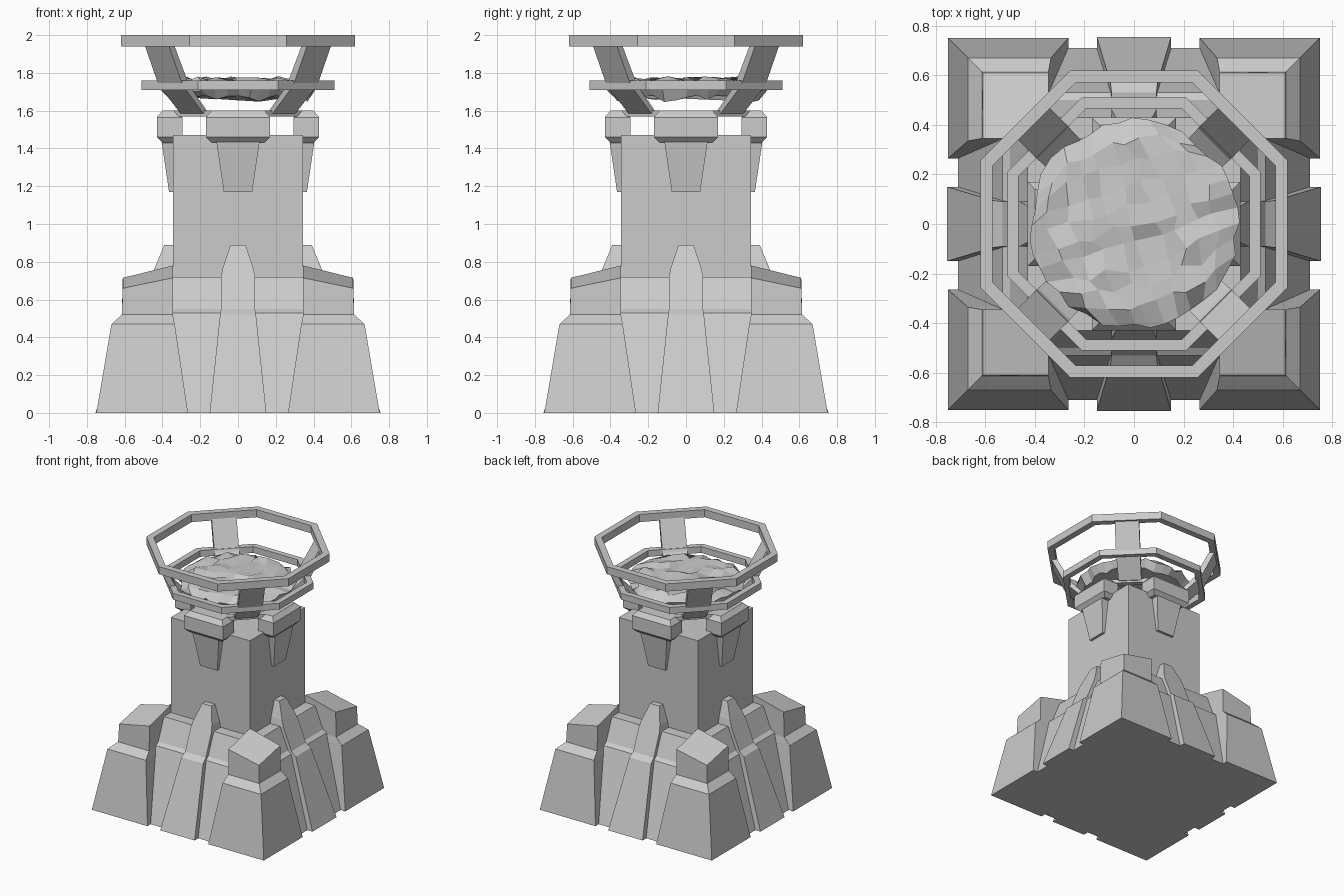
import bpy, bmesh, math, random
from mathutils import Matrix, Vector

if "Cube" in bpy.data.objects:
    bpy.data.objects.remove(bpy.data.objects["Cube"])

random.seed(4)


def finish(bm, name):
    bmesh.ops.recalc_face_normals(bm, faces=bm.faces)
    me = bpy.data.meshes.new(name)
    bm.to_mesh(me)
    bm.free()
    ob = bpy.data.objects.new(name, me)
    bpy.context.collection.objects.link(ob)
    return ob


def loft(name, loops, turn=0.0):
    """Skin a stack of equal-length point loops and cap both ends."""
    bm = bmesh.new()
    rot = Matrix.Rotation(turn, 4, 'Z')
    rings = [[bm.verts.new(rot @ Vector(p)) for p in loop] for loop in loops]
    n = len(rings[0])
    for a, b in zip(rings, rings[1:]):
        for i in range(n):
            j = (i + 1) % n
            bm.faces.new((a[i], a[j], b[j], b[i]))
    bm.faces.new(rings[0][::-1])
    bm.faces.new(rings[-1])
    return finish(bm, name)


def rect(x0, x1, y0, y1, z):
    return [(x0, y0, z), (x1, y0, z), (x1, y1, z), (x0, y1, z)]


def square(r, z):
    return rect(-r, r, -r, r, z)


# Stepped base walls and square shaft
loft("base_wall", [square(0.71, 0), square(0.53, 0.53), square(0.50, 0.55),
                   square(0.43, 0.72)])
loft("tower_shaft", [square(0.345, 0.5), square(0.345, 1.47)])

for k in range(4):
    a = k * math.pi / 2
    # Corner buttress with a sloping cap
    top = [(0.345, 0.345, 0.78), (0.61, 0.345, 0.715),
           (0.61, 0.61, 0.66), (0.345, 0.61, 0.715)]
    loft(f"corner_buttress_{k}", [
        rect(0.265, 0.75, 0.265, 0.75, 0), rect(0.335, 0.67, 0.335, 0.67, 0.47),
        rect(0.345, 0.615, 0.345, 0.615, 0.52), top], a)
    # Central rib: half width, outer depth, height
    rib = [(0.15, 0.755, 0), (0.095, 0.57, 0.52), (0.09, 0.53, 0.55),
           (0.09, 0.46, 0.72), (0.08, 0.44, 0.77), (0.04, 0.39, 0.89)]
    loft(f"wall_rib_{k}", [rect(-w, w, -d, -0.33, z) for w, d, z in rib], a)
    # Chamfered bracket block and its tapered corbel
    block = [(0.14, 0.40, 0.32, 1.43), (0.17, 0.43, 0.295, 1.46),
             (0.17, 0.43, 0.295, 1.565), (0.14, 0.40, 0.32, 1.60)]
    loft(f"bracket_block_{k}", [rect(-w, w, -o, -i, z) for w, o, i, z in block], a)
    loft(f"bracket_corbel_{k}", [rect(-0.075, 0.075, -0.365, -0.33, 1.17),
                                 rect(-0.115, 0.115, -0.405, -0.33, 1.44)], a)
    # Diagonal struts joining the rings
    strut = [(0.085, 0.305, 0.345, 1.585), (0.09, 0.455, 0.505, 1.735),
             (0.09, 0.575, 0.615, 1.96)]
    loft(f"ring_strut_{k}", [rect(-w, w, -o, -i, z) for w, i, o, z in strut],
         a + math.pi / 4)


# Octagonal rings, closed rectangular section
def ring(name, outer, inner, z0, z1):
    bm = bmesh.new()
    c = math.cos(math.pi / 8)
    sect = [(outer, z0), (outer, z1), (inner, z1), (inner, z0)]
    rows = []
    for i in range(8):
        t = math.pi / 8 + i * math.pi / 4
        rows.append([bm.verts.new((r / c * math.cos(t), r / c * math.sin(t), z))
                     for r, z in sect])
    for i in range(8):
        p, q = rows[i], rows[(i + 1) % 8]
        for j in range(4):
            m = (j + 1) % 4
            bm.faces.new((p[j], q[j], q[m], p[m]))
    finish(bm, name)


ring("lower_ring", 0.34, 0.295, 1.57, 1.60)
ring("middle_ring", 0.51, 0.465, 1.71, 1.76)
ring("upper_ring", 0.62, 0.57, 1.94, 2.0)

# Rough faceted ember bed: a jittered grid bent into a disc with a hanging rim
bm = bmesh.new()
bmesh.ops.create_grid(bm, x_segments=10, y_segments=10, size=1)
rim = [e for e in bm.edges if e.is_boundary]
for v in bm.verts:
    x, y = v.co.x, v.co.y
    edge = max(abs(x), abs(y)) > 0.99
    j = 0.0 if edge else 0.02
    u = x * math.sqrt(1 - y * y / 2) * 0.41 + random.uniform(-j, j)
    w = y * math.sqrt(1 - x * x / 2) * 0.41 + random.uniform(-j, j)
    s = random.uniform(0.97, 1.05) if edge else 1
    v.co = (u * s, w * s, random.uniform(1.70, 1.74) if edge else random.uniform(1.745, 1.783))
skirt = bmesh.ops.extrude_edge_only(bm, edges=rim)["geom"]
low = [g for g in skirt if isinstance(g, bmesh.types.BMVert)]
for v in low:
    v.co.x *= 0.9
    v.co.y *= 0.9
    v.co.z = random.uniform(1.645, 1.685)
bmesh.ops.holes_fill(bm, edges=[e for e in bm.edges if e.is_boundary], sides=0)
bmesh.ops.rotate(bm, verts=bm.verts, matrix=Matrix.Rotation(0.3, 3, 'Z'))
finish(bm, "ember_bed")
